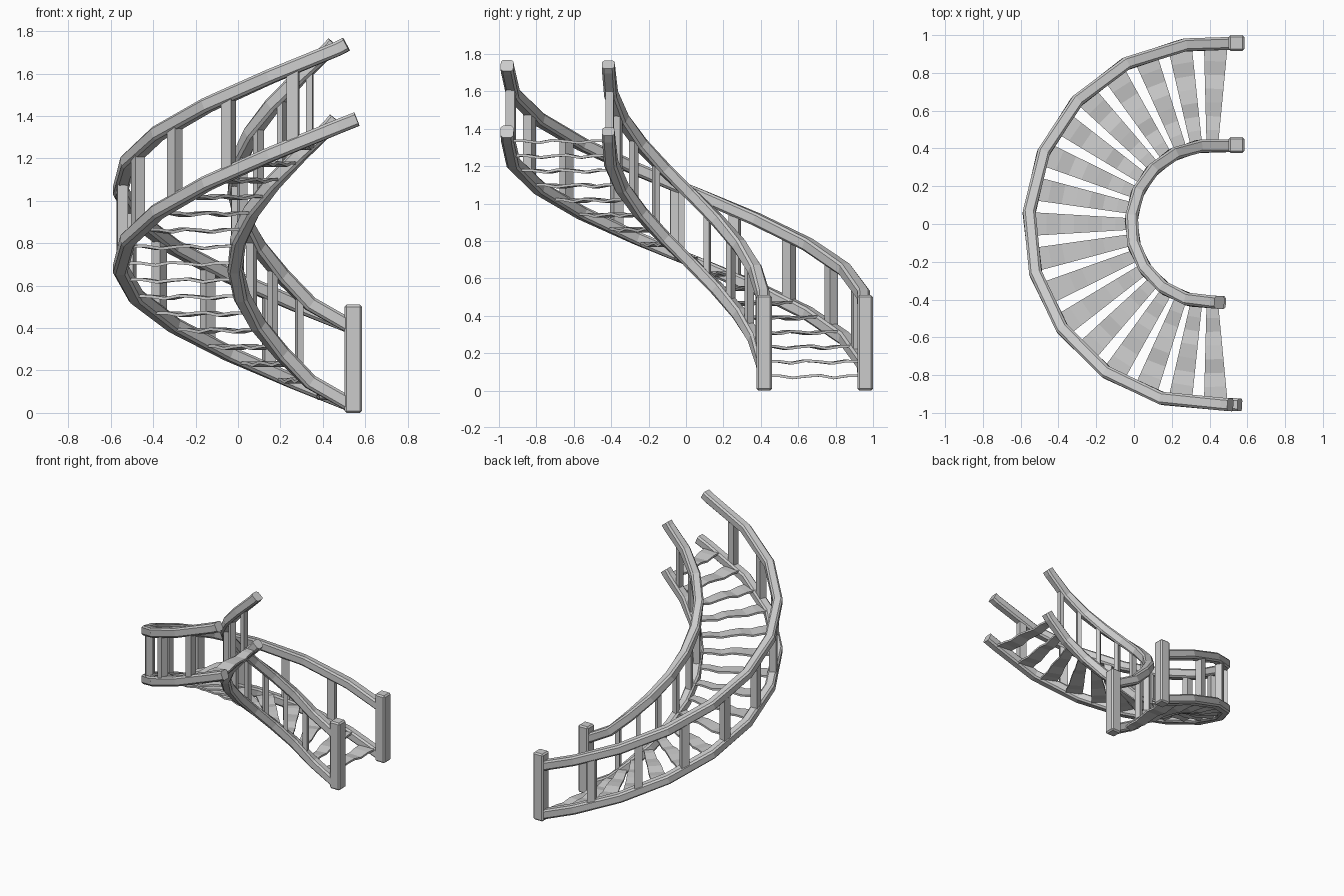
import bpy, bmesh
from math import sin, cos, radians
from mathutils import Vector, Matrix

if "Cube" in bpy.data.objects:
    bpy.data.objects.remove(bpy.data.objects["Cube"])

CX = 0.40                      # centre of the half-turn
R_OUT, R_IN = 0.957, 0.415     # rail radii
RISE = 0.00683                 # climb per degree
RAIL_UP = 0.368                # handrail height over stringer


def height(deg):
    return 0.05 + (deg - 84) * RISE


def polar(r, deg, z):
    return Vector((CX + r * cos(radians(deg)), r * sin(radians(deg)), z))


def finish(bm, name):
    bmesh.ops.recalc_face_normals(bm, faces=bm.faces)
    me = bpy.data.meshes.new(name)
    bm.to_mesh(me)
    bm.free()
    ob = bpy.data.objects.new(name, me)
    bpy.context.collection.objects.link(ob)
    return ob


# chamfered square bar swept along a rising path
def sweep(name, pts, half=0.034, ch=0.012):
    k = half - ch
    prof = [(half, -k), (half, k), (k, half), (-k, half),
            (-half, k), (-half, -k), (-k, -half), (k, -half)]
    bm = bmesh.new()
    rings = []
    for i, p in enumerate(pts):
        a = (p - pts[i - 1]).normalized() if i else Vector()
        b = (pts[i + 1] - p).normalized() if i < len(pts) - 1 else Vector()
        t = (a + b).normalized()
        side = t.cross(Vector((0, 0, 1))).normalized()
        up = side.cross(t)
        rings.append([bm.verts.new(p + side * u + up * v) for u, v in prof])
    for r0, r1 in zip(rings, rings[1:]):
        for j in range(8):
            bm.faces.new((r0[j], r0[j - 1], r1[j - 1], r1[j]))
    bm.faces.new(rings[0])
    bm.faces.new(rings[-1])
    return finish(bm, name)


def path(r, lift, end_x, end_z):
    pts = [Vector((0.53, r, 0.04 + lift))]
    for i in range(10):
        d = 98 + 19.6 * i
        pts.append(polar(r, d, height(d) + lift))
    pts.append(Vector((end_x, -r, end_z + lift)))
    return pts


def box(name, centre, size, deg=0, bevel=0.0):
    bm = bmesh.new()
    bmesh.ops.create_cube(bm, size=1)
    bmesh.ops.scale(bm, vec=size, verts=bm.verts)
    if bevel:
        bmesh.ops.bevel(bm, geom=bm.edges[:], offset=bevel, segments=1, affect='EDGES')
    bmesh.ops.transform(bm, matrix=Matrix.Translation(centre) @ Matrix.Rotation(radians(deg), 4, 'Z'),
                        verts=bm.verts)
    return finish(bm, name)


# stringers and handrails
sweep("outer_stringer", path(R_OUT, 0, 0.56, 1.385))
sweep("inner_stringer", path(R_IN, 0, 0.46, 1.385))
sweep("outer_handrail", path(R_OUT, RAIL_UP, 0.51, 1.37))
sweep("inner_handrail", path(R_IN, RAIL_UP, 0.452, 1.375))

# newel posts at the foot
for name, y in (("outer_newel_post", 0.958), ("inner_newel_post", 0.418)):
    box(name, (0.543, y, 0.255), (0.083, 0.083, 0.51), bevel=0.01)

# balusters
for i in range(9):
    d = 105.5 + 19.5 * i
    z = height(d) + RAIL_UP / 2
    box("outer_baluster", polar(0.947, d, z), (0.05, 0.055, RAIL_UP), d)
    box("inner_baluster", polar(0.412, d, z), (0.042, 0.03, RAIL_UP), d)

# worn wedge-shaped treads with a wavy surface
WAVE = [0.004, 0.003, -0.008, 0.006, 0.001, -0.008, 0.004, 0.003]
for i in range(17):
    d = 88 + 11.5 * i
    wave = WAVE if i % 2 else WAVE[::-1]
    rot = Matrix.Translation((CX, 0, height(d) - 0.002)) @ Matrix.Rotation(radians(d), 4, 'Z')
    bm = bmesh.new()
    rings = []
    for j, w in enumerate(wave):
        f = j / (len(wave) - 1)
        r = 0.425 + 0.51 * f
        hw = 0.031 + 0.031 * f
        rings.append([bm.verts.new(rot @ Vector((r, s * hw, w + h)))
                      for s, h in ((-1, -0.007), (1, -0.007), (1, 0.007), (-1, 0.007))])
    for r0, r1 in zip(rings, rings[1:]):
        for j in range(4):
            bm.faces.new((r0[j], r0[j - 1], r1[j - 1], r1[j]))
    bm.faces.new(rings[0])
    bm.faces.new(rings[-1])
    finish(bm, "tread")
